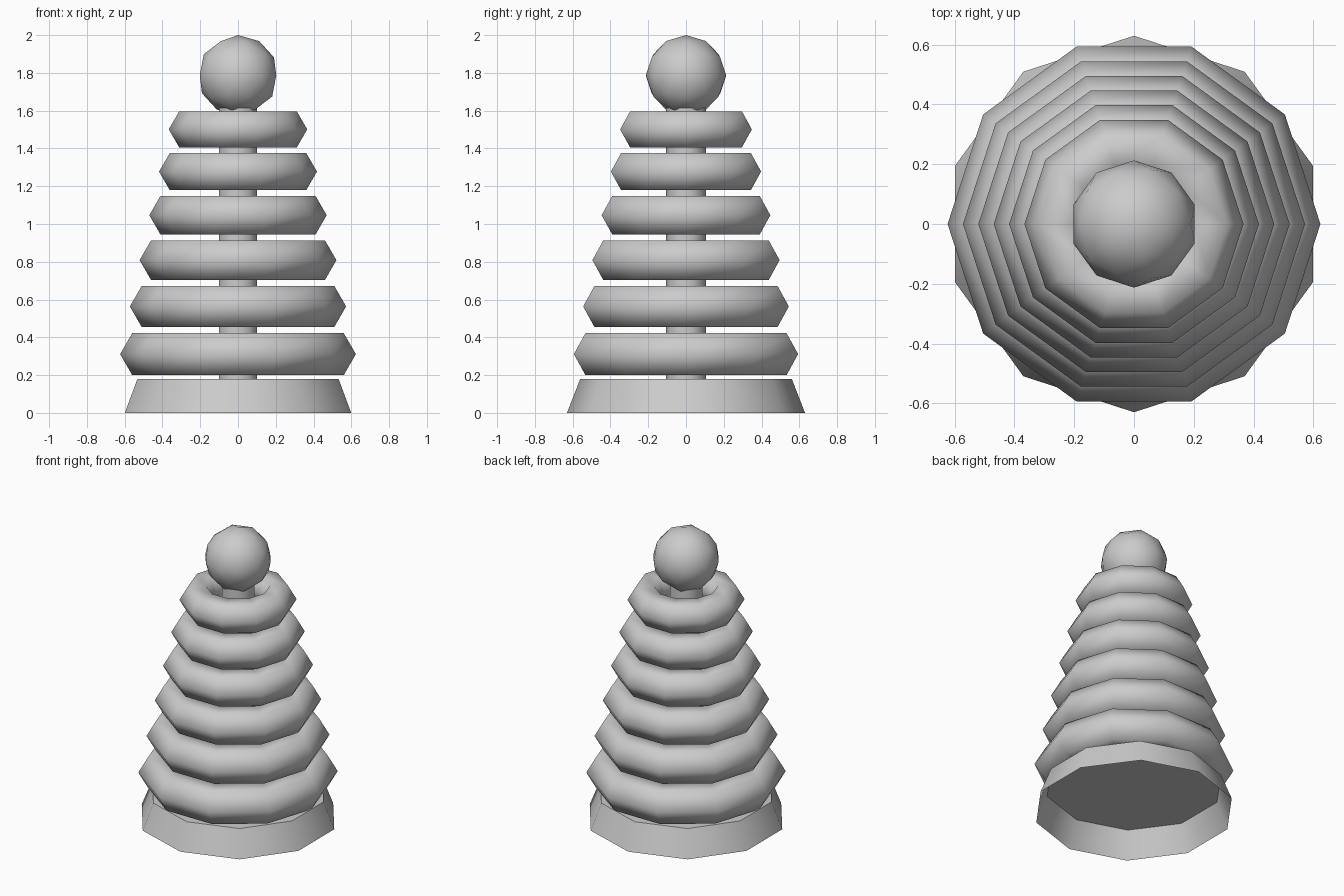
import bpy
import math

cube = bpy.data.objects.get("Cube")
if cube:
    bpy.data.objects.remove(cube, do_unlink=True)

# One plain grey for the whole toy
grey = bpy.data.materials.new("plain_grey")
grey.use_nodes = True
colour = (0.6, 0.6, 0.6, 1)
grey.diffuse_color = colour
grey.node_tree.nodes["Principled BSDF"].inputs["Base Color"].default_value = colour

SIDES = 10
BASE_TOP = 0.18


def finish(name, crease=None):
    """Name, colour and smooth the newest object."""
    obj = bpy.context.object
    obj.name = obj.data.name = name
    obj.data.materials.append(grey)
    if crease:
        bpy.ops.object.shade_smooth_by_angle(angle=math.radians(crease))
    else:
        bpy.ops.object.shade_smooth()
    return obj


def frustum(name, r_low, r_high, z_low, z_high, fill):
    bpy.ops.mesh.primitive_cone_add(
        vertices=SIDES, radius1=r_low, radius2=r_high, depth=z_high - z_low,
        end_fill_type=fill, location=(0, 0, (z_low + z_high) / 2))
    return bpy.context.object


# Flared base: a hollow skirt with a closed top
base = frustum("base", 0.63, 0.56, 0, BASE_TOP, 'NGON')
underside = min(base.data.polygons, key=lambda p: p.center.z).index
import bmesh
bm = bmesh.new()
bm.from_mesh(base.data)
bm.faces.ensure_lookup_table()
bmesh.ops.delete(bm, geom=[bm.faces[underside]], context='FACES_ONLY')
bm.to_mesh(base.data)
bm.free()
finish("base", 50)

# Centre pole
frustum("pole", 0.107, 0.107, BASE_TOP, 1.62, 'NGON')
finish("pole", 50)

# Six stacked rings, each a little smaller than the one below
z = BASE_TOP + 0.003
for i in range(6):
    tube = 0.128 - 0.0036 * i
    outer = 0.624 - 0.0515 * i
    z += tube
    bpy.ops.mesh.primitive_torus_add(
        major_segments=SIDES, minor_segments=6,
        major_radius=outer - tube, minor_radius=tube, location=(0, 0, z))
    finish(f"ring_{i + 1}")
    z += tube

# Ball on top
bpy.ops.mesh.primitive_ico_sphere_add(subdivisions=2, radius=0.213, location=(0, 0, 1.787))
finish("top_ball")
